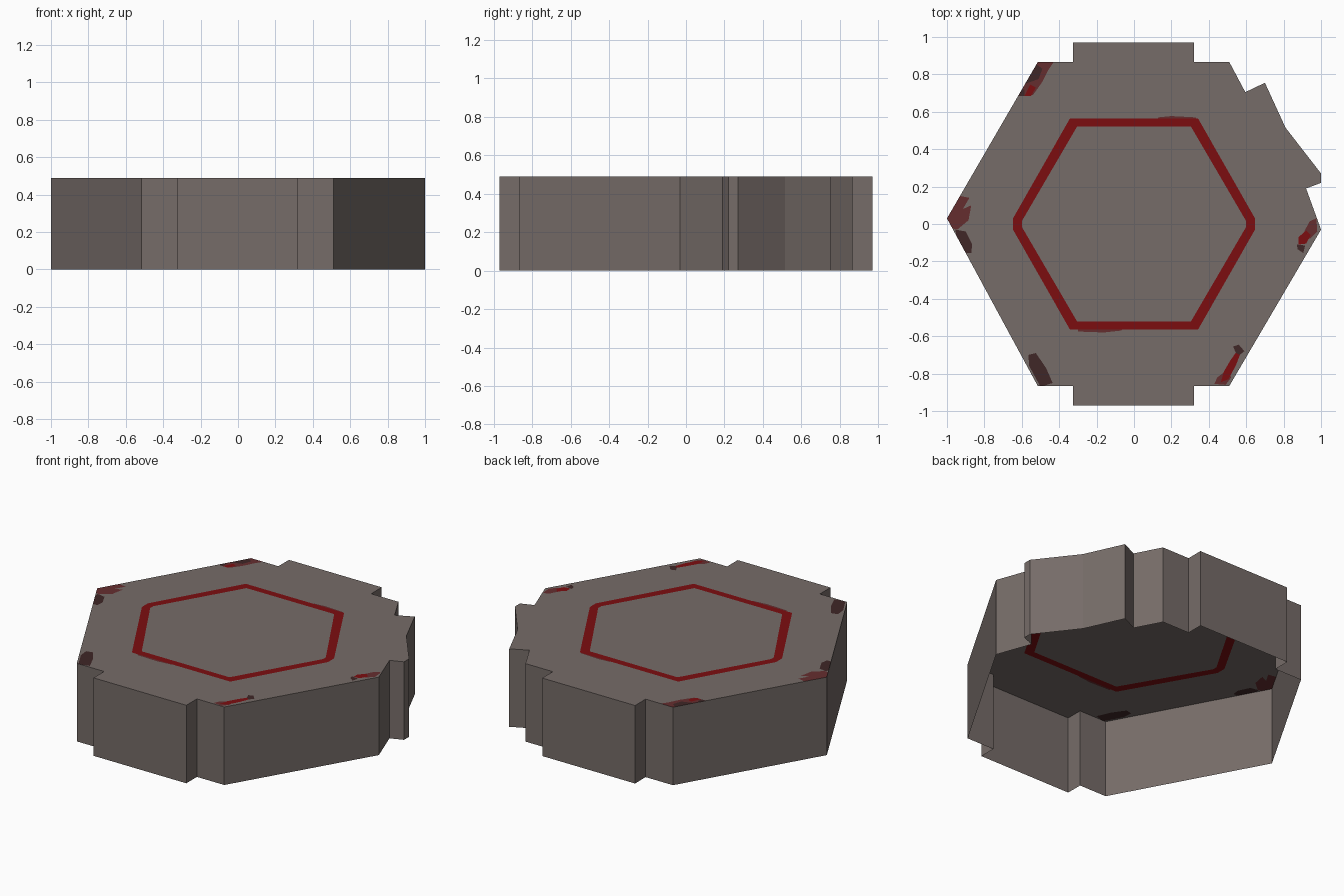
import bpy
from mathutils import Vector
from mathutils.geometry import delaunay_2d_cdt

HEIGHT = 0.49


def material(name, r, g, b):
    m = bpy.data.materials.new(name)
    m.diffuse_color = (r, g, b, 1)
    return m


MATS = [material("warm grey", 0.181, 0.150, 0.139),
        material("deep red", 0.202, 0.004, 0.005),
        material("faded red", 0.130, 0.027, 0.028),
        material("dark brown", 0.050, 0.020, 0.020)]
GREY, RED, FADED, DARK = range(4)


def add_object(name, verts, faces, colours):
    mesh = bpy.data.meshes.new(name)
    mesh.from_pydata(verts, [], faces)
    for m in MATS:
        mesh.materials.append(m)
    for poly, c in zip(mesh.polygons, colours):
        poly.material_index = c
    mesh.update()
    obj = bpy.data.objects.new(name, mesh)
    bpy.context.collection.objects.link(obj)
    return obj


def counter_clockwise(loop):
    area = sum(a[0] * b[1] - b[0] * a[1] for a, b in zip(loop, loop[1:] + loop[:1]))
    return loop if area > 0 else loop[::-1]


# Notched hexagonal outline, counter-clockwise from above
outline = [(-0.325, 0.97), (-0.325, 0.865), (-0.515, 0.865), (-1.0, 0.03),
           (-0.515, -0.865), (-0.325, -0.865), (-0.325, -0.97), (0.32, -0.97),
           (0.32, -0.865), (0.51, -0.865), (1.0, -0.03), (0.92, 0.19),
           (1.0, 0.22), (1.0, 0.27), (0.81, 0.515), (0.70, 0.755),
           (0.595, 0.705), (0.51, 0.865), (0.32, 0.865), (0.32, 0.97)]


# Painted hexagon ring with slightly blunted side corners
def hexagon(tip, blunt, corner, half):
    right = [(corner, -half), (tip, -blunt), (tip, blunt), (corner, half)]
    return right + [(-x, -y) for x, y in right]


regions = [(GREY, outline)]

# Faint smears along the ring edge, then the ring itself
regions += [
    (FADED, [(-0.30, -0.54), (-0.30, -0.575), (-0.16, -0.58), (-0.07, -0.57), (-0.04, -0.54)]),
    (FADED, [(0.12, 0.54), (0.34, 0.54), (0.33, 0.57), (0.20, 0.577), (0.13, 0.57)]),
    (RED, hexagon(0.647, 0.03, 0.342, 0.565)),
    (GREY, hexagon(0.600, 0.015, 0.305, 0.520)),
]

# Worn paint patches at the corners (later ones lie over earlier ones)
regions += [
    # back left
    (FADED, [(-0.50, 0.90), (-0.43, 0.866), (-0.46, 0.82), (-0.49, 0.76),
             (-0.54, 0.69), (-0.61, 0.685), (-0.59, 0.74)]),
    (DARK, [(-0.53, 0.86), (-0.49, 0.83), (-0.51, 0.775), (-0.58, 0.75)]),
    (RED, [(-0.555, 0.745), (-0.525, 0.73), (-0.55, 0.685), (-0.585, 0.685)]),
    (DARK, [(-0.62, 0.685), (-0.585, 0.685), (-0.585, 0.72), (-0.60, 0.72)]),
    # left
    (FADED, [(-1.0, 0.03), (-0.98, 0.08), (-0.93, 0.15), (-0.88, 0.14),
             (-0.915, 0.08), (-0.87, 0.10), (-0.885, 0.02), (-0.945, -0.03), (-0.99, -0.02)]),
    (DARK, [(-0.955, -0.03), (-0.90, -0.04), (-0.865, -0.11), (-0.87, -0.155),
            (-0.91, -0.155), (-0.945, -0.10)]),
    # front left
    (DARK, [(-0.565, -0.70), (-0.525, -0.69), (-0.47, -0.77), (-0.435, -0.85),
            (-0.50, -0.87), (-0.56, -0.76)]),
]
regions += [
    # front right
    (FADED, [(0.43, -0.855), (0.445, -0.82), (0.50, -0.78), (0.52, -0.82), (0.49, -0.86)]),
    (RED, [(0.465, -0.845), (0.48, -0.79), (0.515, -0.73), (0.55, -0.68),
           (0.57, -0.69), (0.545, -0.755), (0.505, -0.83)]),
    (DARK, [(0.53, -0.655), (0.56, -0.645), (0.59, -0.68), (0.565, -0.70), (0.545, -0.69)]),
    # right
    (FADED, [(0.91, -0.04), (0.94, 0.015), (0.975, 0.03), (0.98, -0.04), (0.94, -0.08)]),
    (RED, [(0.88, -0.11), (0.88, -0.07), (0.92, -0.035), (0.945, -0.06), (0.92, -0.105)]),
    (DARK, [(0.87, -0.11), (0.915, -0.115), (0.905, -0.155), (0.875, -0.135)]),
]

# Top plate: one flat sheet cut along every painted region
points, loops = [], []
for _, loop in regions:
    start = len(points)
    points += [Vector(p) for p in counter_clockwise(loop)]
    loops.append(list(range(start, len(points))))
verts, _, faces, _, _, source = delaunay_2d_cdt(points, [], loops, 1, 1e-5)
kept = [(f, regions[max(s)][0]) for f, s in zip(faces, source) if 0 in s]
add_object("top_plate", [(v.x, v.y, HEIGHT) for v in verts],
           [f for f, _ in kept], [c for _, c in kept])

# Side wall around the outline, open underneath
n = len(outline)
wall_verts = [(x, y, z) for z in (0, HEIGHT) for x, y in outline]
wall_faces = [(i, (i + 1) % n, n + (i + 1) % n, n + i) for i in range(n)]
add_object("side_wall", wall_verts, wall_faces, [GREY] * n)
